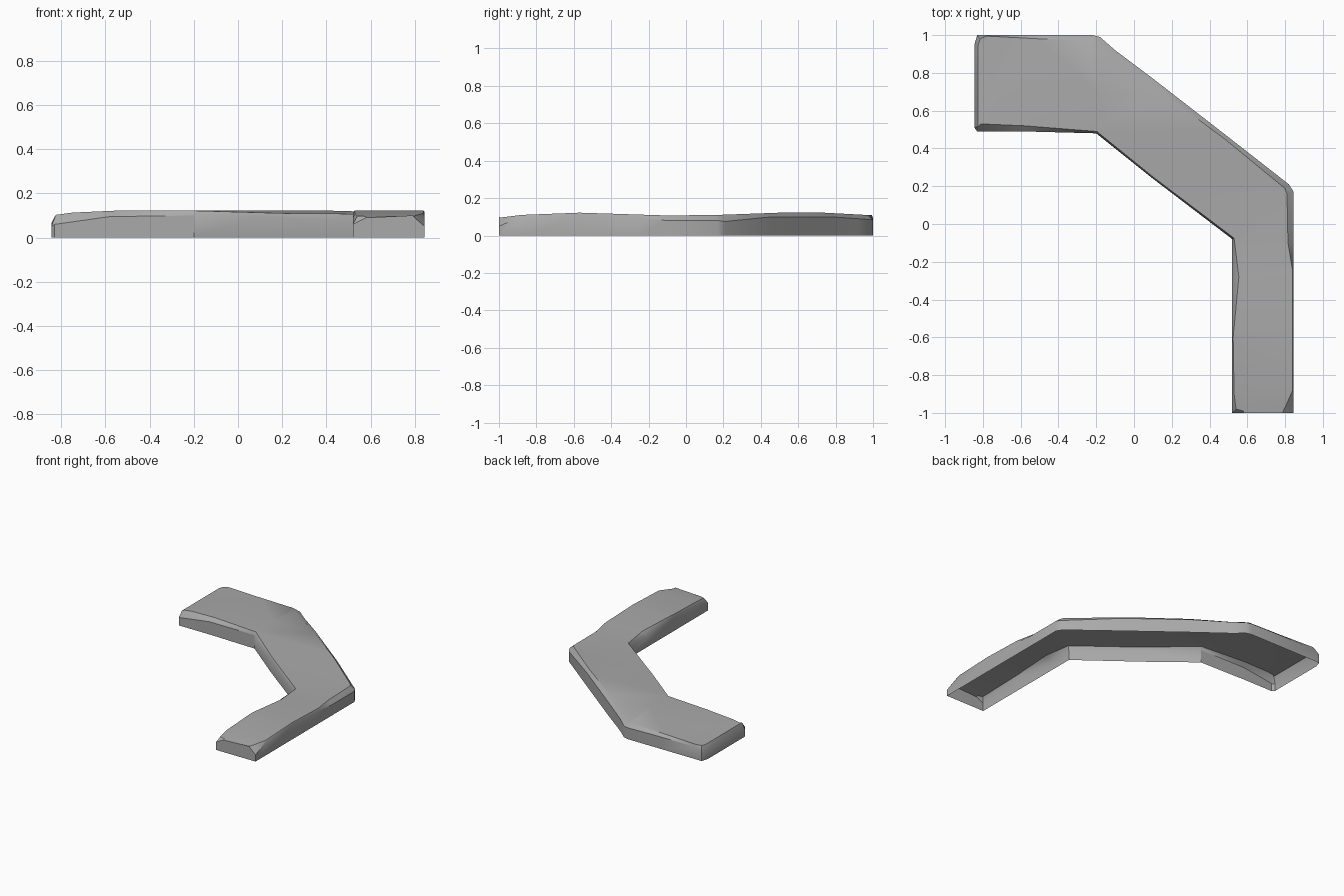
import bpy, bmesh
from mathutils import Vector

cube = bpy.data.objects.get("Cube")
if cube:
    bpy.data.objects.remove(cube, do_unlink=True)

# one worn stone grey
stone = bpy.data.materials.new("stone_grey")
stone.use_nodes = True
GREY = (0.4, 0.4, 0.4, 1)
stone.diffuse_color = GREY
stone.node_tree.nodes["Principled BSDF"].inputs["Base Color"].default_value = GREY

W = 0.845  # half width

# footprint, counterclockwise: x, y, wall height, inset of the worn top edge
OUTLINE = [
    (W, -1, .05, .04), (W, -.88, .1, .005), (W, -.57, .115, .005),
    (W, -.25, .095, .005), (W, -.1, .08, .03), (W, .17, .08, .035),
    (.82, .21, .075, .03), (.5, .46, .1, .02), (.1, .77, .1, .03),
    (-.1, .92, .09, .04), (-.18, .99, .085, .04), (-.22, 1, .085, .03),
    (-.5, 1, .09, .02), (-.78, 1, .09, .005), (-.83, 1, .065, .02),
    (-W, .95, .065, .02), (-W, .51, .05, .02), (-.83, .49, .06, .04),
    (-.58, .49, .095, .03), (-.2, .48, .1, .01), (.1, .24, .1, .008),
    (.52, -.08, .075, .01), (.52, -.28, .085, .035), (.52, -.6, .105, .005),
    (.52, -.9, .09, .01), (.52, -1, .06, .02), (.58, -1, .09, .01),
    (.79, -1, .1, .01),
]

# gentle rise and fall of the walking surface
ALONG_Y = [(-1, .095), (-.88, .11), (-.57, .122), (-.1, .107),
           (.17, .11), (.5, .122), (.7, .124), (1, .108)]
ALONG_X = [(-W, .1), (-.75, .113), (-.55, .122), (W, .124)]


def lerp_table(table, t):
    for (a, va), (b, vb) in zip(table, table[1:]):
        if t <= b:
            return va + (vb - va) * max(0, t - a) / (b - a)
    return table[-1][1]


def top_height(co):
    return min(lerp_table(ALONG_Y, co.y), lerp_table(ALONG_X, co.x))


def inset_point(i):
    """Move outline point i inward with a mitred offset."""
    p, a, b = (Vector(OUTLINE[j % len(OUTLINE)][:2]) for j in (i, i - 1, i + 1))
    d1, d2 = (p - a).normalized(), (b - p).normalized()
    n1, n2 = Vector((-d1.y, d1.x)), Vector((-d2.y, d2.x))
    return p + (n1 + n2) * OUTLINE[i][3] / (1 + n1.dot(n2))


bm = bmesh.new()
n = len(OUTLINE)
base = [bm.verts.new((x, y, 0)) for x, y, h, d in OUTLINE]
wall = [bm.verts.new((x, y, h)) for x, y, h, d in OUTLINE]
rim = [bm.verts.new((*inset_point(i), 1)) for i in range(n)]

# walls and worn edge; the underside stays open
for low, high in ((base, wall), (wall, rim)):
    for i in range(n):
        j = (i + 1) % n
        bm.faces.new((low[i], low[j], high[j], high[i]))

# walking surface, cut into strips so it can undulate
bm.faces.new(rim)
cuts = [((0, y, 0), (0, 1, 0)) for y, _ in ALONG_Y[1:-1]]
cuts += [((x, 0, 0), (1, 0, 0)) for x in (-.75, -.55, -.2)]
for co, no in cuts:
    top = [f for f in bm.faces if all(v.co.z > .5 for v in f.verts)]
    edges = {e for f in top for e in f.edges}
    verts = {v for f in top for v in f.verts}
    bmesh.ops.bisect_plane(bm, geom=top + list(edges) + list(verts),
                           plane_co=co, plane_no=no, dist=.002)
for v in bm.verts:
    if v.co.z > .5:
        v.co.z = top_height(v.co)
bmesh.ops.triangulate(bm, faces=[f for f in bm.faces if len(f.verts) > 4])

mesh = bpy.data.meshes.new("stone_path")
bm.to_mesh(mesh)
bm.free()
mesh.materials.append(stone)
path = bpy.data.objects.new("stone_path", mesh)
bpy.context.collection.objects.link(path)

# soft shading with crisp worn edges
bpy.ops.object.select_all(action="DESELECT")
path.select_set(True)
bpy.context.view_layer.objects.active = path
bpy.ops.object.shade_smooth_by_angle(angle=0.6)
